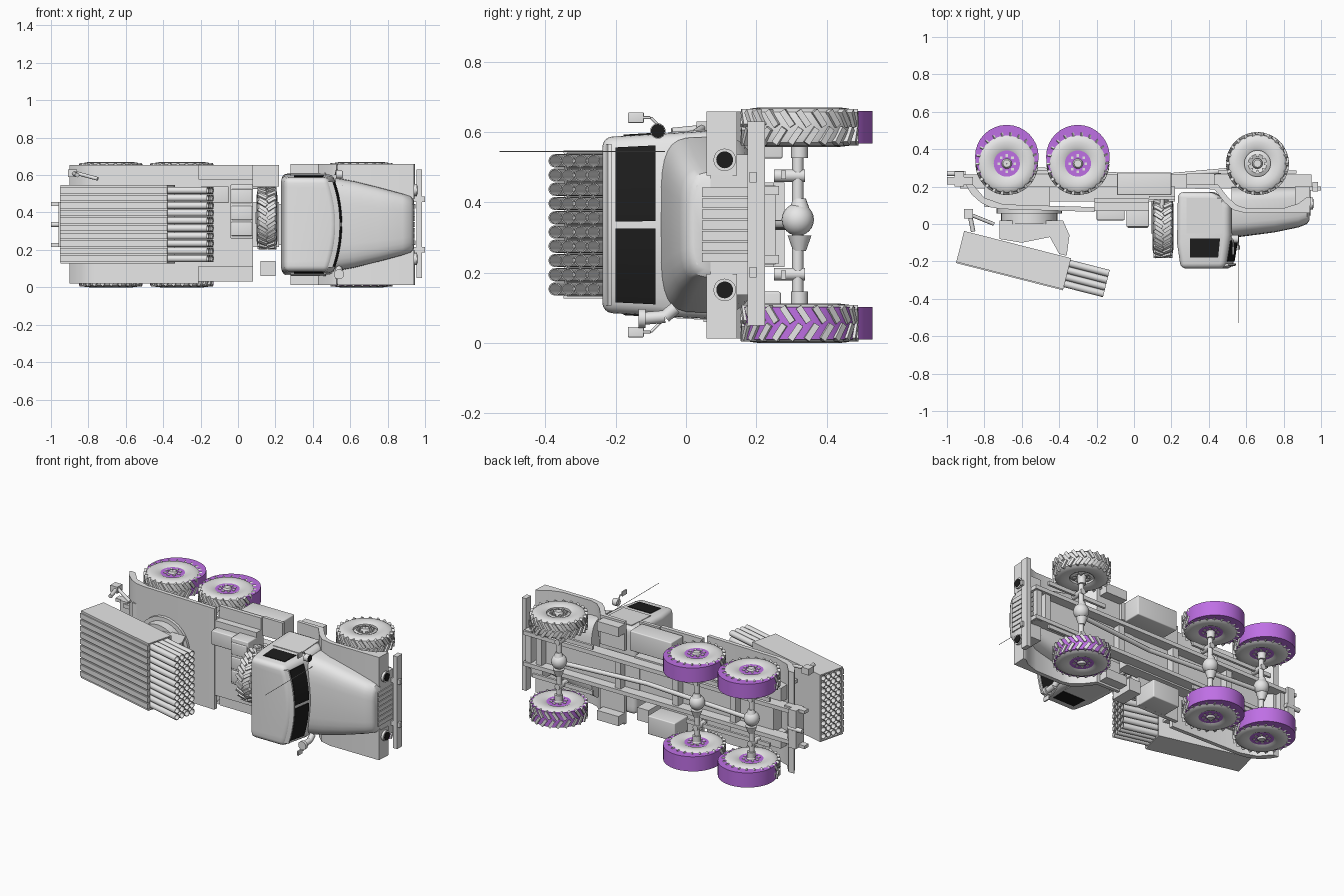
import bpy, bmesh, math
from mathutils import Matrix, Vector

if "Cube" in bpy.data.objects:
    bpy.data.objects.remove(bpy.data.objects["Cube"])

C = 0.336  # mid plane: the vehicle lies on its side, its up is -y, its width runs along z


def material(name, rgb):
    m = bpy.data.materials.new(name)
    m.diffuse_color = (*rgb, 1)
    m.use_nodes = True
    m.node_tree.nodes["Principled BSDF"].inputs["Base Color"].default_value = m.diffuse_color
    return m


GREY = material("body grey", (0.8, 0.8, 0.8))
PURPLE = material("wheel purple", (0.52, 0.16, 0.78))
BLACK = material("glass black", (0.012, 0.012, 0.012))


def box(bm, x0, x1, y0, y1, z0, z1, m=Matrix()):
    t = Matrix.Translation(((x0 + x1) / 2, (y0 + y1) / 2, (z0 + z1) / 2))
    s = Matrix.Diagonal((x1 - x0, y1 - y0, z1 - z0, 1))
    bmesh.ops.create_cube(bm, size=1, matrix=m @ t @ s)


def pair(bm, x0, x1, y0, y1, d0, d1):
    for s in (-1, 1):
        a, b = sorted((C + s * d0, C + s * d1))
        box(bm, x0, x1, y0, y1, a, b)


def tube(bm, p, q, r, r2=None, n=12):
    p, q = Vector(p), Vector(q)
    rot = (q - p).to_track_quat('Z', 'Y').to_matrix().to_4x4()
    bmesh.ops.create_cone(bm, cap_ends=True, segments=n, radius1=r, radius2=r if r2 is None else r2,
                          depth=(q - p).length, matrix=Matrix.Translation((p + q) / 2) @ rot)


def rings(bm, loops, closed=False):
    rs = [[bm.verts.new(p) for p in loop] for loop in loops]
    n = len(rs[0])
    for a, b in zip(rs, rs[1:] + rs[:1] if closed else rs[1:]):
        for i in range(n):
            bm.faces.new((a[i], a[(i + 1) % n], b[(i + 1) % n], b[i]))
    if not closed:
        bm.faces.new(rs[0])
        bm.faces.new(rs[-1])


def prism(bm, prof, z0, z1, nz=1):
    rings(bm, [[(x, y, z0 + (z1 - z0) * k / nz) for x, y in prof] for k in range(nz + 1)])


def lathe(bm, prof, m, n=36):
    rings(bm, [[m @ Vector((r * math.cos(t), r * math.sin(t), w)) for r, w in prof]
               for t in [2 * math.pi * k / n for k in range(n)]], True)


def make(name, mat, build, smooth=True, bevel=0, deform=None, m=None):
    bm = bmesh.new()
    build(bm)
    if deform:
        for v in bm.verts:
            v.co = deform(v.co)
    bmesh.ops.recalc_face_normals(bm, faces=bm.faces)
    if bevel:
        e = [e for e in bm.edges if e.calc_face_angle(0) > 0.6]
        bmesh.ops.bevel(bm, geom=e, offset=bevel, segments=4, profile=0.5, affect='EDGES', clamp_overlap=True)
    if m:
        bm.transform(m)
    me = bpy.data.meshes.new(name)
    bm.to_mesh(me)
    bm.free()
    me.materials.append(mat)
    if smooth:
        me.polygons.foreach_set("use_smooth", [True] * len(me.polygons))
        me.set_sharp_from_angle(angle=math.radians(38))
    ob = bpy.data.objects.new(name, me)
    bpy.context.collection.objects.link(ob)


# wheels
def tyre(bm, m):
    half = [(0.157, 0.03), (0.154, 0.043), (0.14, 0.053), (0.115, 0.056), (0.085, 0.053), (0.07, 0.046)]
    lathe(bm, half + [(r, -w) for r, w in reversed(half)], m)
    for k in range(22):
        for s in (-1, 1):
            a = 2 * math.pi * (k + 0.25 * s) / 22
            lm = (m @ Matrix.Rotation(a, 4, 'Z') @ Matrix.Translation((0.158, 0, s * 0.025))
                  @ Matrix.Rotation(s * 0.6, 4, 'X'))
            box(bm, -0.01, 0.009, -0.009, 0.009, -0.026, 0.026, lm)


def hub(bm, m, disc):
    if disc:
        lathe(bm, [(0.02, -0.03), (0.02, 0.03), (0.05, 0.043), (0.075, 0.03), (0.075, -0.03), (0.05, -0.043)], m)
    lathe(bm, [(0.001, -0.056), (0.001, 0.056), (0.02, 0.056), (0.028, 0.045), (0.028, -0.045), (0.02, -0.056)], m, 16)
    for k in range(8):
        a = k * math.pi / 4
        x, y = 0.043 * math.cos(a), 0.043 * math.sin(a)
        box(bm, x - 0.007, x + 0.007, y - 0.007, y + 0.007, -0.049, 0.049, m)


AX = 0.323
for x, label in ((0.66, "front"), (-0.30, "middle"), (-0.68, "rear")):
    for z, side in ((0.056, "right"), (0.614, "left")):
        m = Matrix.Translation((x, AX, z))
        purple = label != "front" or side == "right"
        make(f"{label}_{side}_tyre", GREY, lambda bm: tyre(bm, m))
        make(f"{label}_{side}_hub", GREY, lambda bm: hub(bm, m, not purple))
        if purple:
            y, r = (AX, 0.16) if label == "front" else (0.36, 0.17)
            make(f"{label}_{side}_wheel_core", PURPLE,
                 lambda bm: tube(bm, (x, y, z - 0.046), (x, y, z + 0.046), r, n=32))

    def axle(bm):
        tube(bm, (x, AX - 0.005, 0.09), (x, AX - 0.005, 0.58), 0.016)
        for s in (-1, 1):
            tube(bm, (x, AX, C + s * 0.075), (x, AX, C + s * 0.03), 0.018, 0.034, 16)
            tube(bm, (x, AX, C + s * 0.225), (x, AX, C + s * 0.19), 0.024)
            tube(bm, (x, 0.25, C + s * 0.14), (x, AX + 0.015, C + s * 0.14), 0.018)
        bmesh.ops.create_uvsphere(bm, u_segments=20, v_segments=12, radius=0.046,
                                  matrix=Matrix.Translation((x, AX - 0.005, C + 0.015)))
    make(label + "_axle", GREY, axle)

spare = Matrix.Translation((0.155, -0.015, 0.37)) @ Matrix.Rotation(math.pi / 2, 4, 'Y')
make("spare_tyre", GREY, lambda bm: tyre(bm, spare))
make("spare_hub", GREY, lambda bm: hub(bm, spare, True))


# chassis
def chassis(bm):
    pair(bm, -0.93, 0.95, 0.19, 0.265, 0.085, 0.11)
    box(bm, 0.18, 0.9, 0.195, 0.205, C - 0.1, C + 0.1)
    for x in (-0.9, -0.5, -0.1, 0.3, 0.85):
        box(bm, x - 0.02, x + 0.02, 0.2, 0.25, C - 0.1, C + 0.1)
    tube(bm, (-0.68, 0.3, C), (0.1, 0.25, C), 0.014)
    tube(bm, (0.1, 0.25, C), (0.66, 0.3, C), 0.014)
    for x0, x1 in ((0.45, 0.87), (-0.78, -0.2)):
        pair(bm, x0, x1, 0.27, 0.285, 0.13, 0.155)
    tube(bm, (-1.0, 0.27, C), (-0.9, 0.27, C), 0.014)
    box(bm, -0.96, -0.91, 0.2, 0.28, C - 0.12, C + 0.12)
    pair(bm, -1.0, -0.86, 0.21, 0.25, 0.1, 0.12)


make("chassis", GREY, chassis)


def bumper(bm):
    box(bm, 0.955, 0.985, 0.175, 0.225, 0.05, 0.63)
    pair(bm, 0.93, 1.0, 0.18, 0.2, 0.12, 0.15)


make("bumper", GREY, bumper)


# load bed with curved tail and equipment
def bed(bm):
    arc = [(-0.9, 0.21), (-0.87, 0.16), (-0.82, 0.115), (-0.77, 0.09), (-0.71, 0.08), (-0.21, 0.065)]
    prism(bm, arc + [(-0.21, 0.09), (-0.7, 0.105), (-0.8, 0.14), (-0.86, 0.21)], 0.02, 0.655)
    box(bm, -0.21, 0.08, 0.115, 0.14, 0.03, 0.655)
    box(bm, 0.08, 0.22, 0.13, 0.15, 0.54, 0.655)
    box(bm, -0.21, 0.08, 0.07, 0.12, 0.11, 0.58)
    box(bm, -0.75, 0.22, 0.12, 0.2, C - 0.12, C + 0.12)
    pair(bm, -0.8, -0.45, 0.09, 0.2, 0.1, 0.19)


make("load_bed", GREY, bed)


def lockers(bm):
    box(bm, -0.09, 0.2, 0.155, 0.275, 0.525, 0.65)
    box(bm, -0.11, 0.08, 0.135, 0.27, 0.03, 0.146)
    box(bm, -0.04, 0.08, -0.015, 0.08, 0.26, 0.55)
    for z in (0.275, 0.36, 0.45):
        box(bm, -0.035, 0.075, -0.022, -0.01, z, z + 0.075)
    box(bm, -0.2, -0.05, 0.02, 0.09, 0.45, 0.54)


make("lockers", GREY, lockers, bevel=0.006)


def spare_mount(bm):
    box(bm, 0.12, 0.2, 0.05, 0.2, 0.06, 0.14)
    for z in (0.24, 0.48):
        tube(bm, (0.15, 0.15, z), (0.15, 0.0, z), 0.012)
    box(bm, 0.09, 0.1, -0.05, 0.14, 0.34, 0.4)


make("spare_mount", GREY, spare_mount)


# cab: bowed windscreen and narrower roof
def cab_shape(co):
    d = (co.z - C) / 0.27
    x = co.x - (0.045 * d * d if co.x > 0.47 else 0)
    taper = 1 - 0.085 * max(0, (0.17 - co.y) / 0.405)
    return Vector((x, co.y, C + (co.z - C) * taper))


cab_prof = [(0.235, 0.17), (0.23, -0.1), (0.25, -0.238), (0.525, -0.238), (0.532, -0.205), (0.555, -0.06),
            (0.555, 0.1), (0.43, 0.17)]
make("cab", GREY, lambda bm: prism(bm, cab_prof, C - 0.273, C + 0.273, 10), bevel=0.028, deform=cab_shape)
make("sun_visor", GREY, lambda bm: prism(bm, [(0.49, -0.236), (0.545, -0.222), (0.545, -0.212), (0.49, -0.21)],
                                         C - 0.25, C + 0.25, 10), deform=cab_shape)


def windscreen(bm):
    for z0, z1 in ((0.097, 0.325), (0.347, 0.575)):
        prism(bm, [(0.5, -0.2), (0.538, -0.2), (0.5562, -0.087), (0.5, -0.087)], z0, z1, 6)


make("windscreen", BLACK, windscreen, deform=cab_shape)
make("side_windows", BLACK, lambda bm: prism(bm, [(0.30, -0.178), (0.45, -0.178), (0.46, -0.078), (0.30, -0.078)],
                                             C - 0.277, C + 0.277), False, deform=cab_shape)
make("door_trim", GREY, lambda bm: prism(bm, [(0.28, -0.05), (0.47, -0.05), (0.47, 0.14), (0.28, 0.14)],
                                         C - 0.277, C + 0.277), False, deform=cab_shape)


# hood
def hood(bm):
    loops = []
    for x, top, half in ((0.52, -0.075, 0.25), (0.62, -0.062, 0.232), (0.75, -0.045, 0.2), (0.88, -0.018, 0.165),
                         (0.925, 0.0, 0.15), (0.938, 0.02, 0.13)):
        hy, loop = (0.2 - top) / 2, []
        for k in range(32):
            c, s = math.cos(k * math.pi / 16), math.sin(k * math.pi / 16)
            f = lambda v: math.copysign(abs(v) ** 0.5, v)
            loop.append((x, top + hy + hy * f(c), C + half * f(s)))
        loops.append(loop)
    rings(bm, loops)


make("hood", GREY, hood)


def grille(bm):
    box(bm, 0.9, 0.937, 0.03, 0.255, C - 0.112, C + 0.112)
    for k in range(7):
        z = C - 0.093 + k * 0.031
        box(bm, 0.93, 0.946, 0.045, 0.225, z - 0.013, z + 0.013)


make("grille", GREY, grille, False)


# front fenders with headlights
def fenders(bm):
    out = [(0.28, 0.19), (0.43, 0.185), (0.48, 0.12), (0.53, 0.075), (0.6, 0.058), (0.94, 0.058), (0.945, 0.145)]
    inn = [(0.925, 0.145), (0.88, 0.11), (0.8, 0.085), (0.6, 0.085), (0.55, 0.1), (0.5, 0.145), (0.45, 0.21),
           (0.28, 0.21)]
    for s in (-1, 1):
        prism(bm, out + inn, *sorted((C + s * 0.14, C + s * 0.323)))
    pair(bm, 0.86, 0.94, 0.07, 0.2, 0.1, 0.2)
    pair(bm, 0.28, 0.43, 0.19, 0.27, 0.25, 0.31)


make("front_fenders", GREY, fenders)
for s, side in ((-1, "right"), (1, "left")):
    z = C + s * 0.185
    make(side + "_headlight", GREY, lambda bm: tube(bm, (0.92, 0.11, z), (0.957, 0.11, z), 0.032, n=20))
    make(side + "_headlight_lens", BLACK, lambda bm: tube(bm, (0.95, 0.11, z), (0.961, 0.11, z), 0.024, n=20))

    def mirror(bm):
        tube(bm, (0.52, -0.06, C + s * 0.265), (0.53, -0.1, C + s * 0.305), 0.004)
        tube(bm, (0.53, -0.1, C + s * 0.305), (0.53, -0.14, C + s * 0.305), 0.004)
        box(bm, 0.525, 0.535, -0.165, -0.12, C + s * 0.305 - 0.015, C + s * 0.305 + 0.015)
    make(side + "_mirror", GREY, mirror, bevel=0.003)


def snorkel(bm):
    tube(bm, (0.54, -0.03, 0.1), (0.54, -0.06, 0.075), 0.018)
    tube(bm, (0.54, -0.06, 0.075), (0.54, -0.12, 0.07), 0.018)
    tube(bm, (0.54, -0.115, 0.07), (0.54, -0.135, 0.07), 0.027)


make("snorkel", GREY, snorkel)
make("antenna", GREY, lambda bm: tube(bm, (0.56, -0.06, 0.545), (0.56, -0.53, 0.545), 0.0016, n=6))
make("search_lamp", GREY, lambda bm: tube(bm, (0.525, -0.08, 0.603), (0.555, -0.08, 0.603), 0.022, n=16))
make("search_lamp_lens", BLACK, lambda bm: tube(bm, (0.55, -0.08, 0.603), (0.558, -0.08, 0.603), 0.02, n=16))


# turntable and launcher cradle
def turntable(bm):
    tube(bm, (-0.56, 0.09, C), (-0.56, 0.055, C), 0.175, n=32)
    tube(bm, (-0.56, 0.06, C), (-0.56, 0.0, C), 0.15, n=32)
    for s in (-1, 1):
        prism(bm, [(-0.72, 0.02), (-0.38, 0.02), (-0.345, -0.06), (-0.36, -0.17), (-0.4, -0.16), (-0.45, -0.07),
                   (-0.6, -0.1), (-0.72, -0.08)], *sorted((C + s * 0.1, C + s * 0.12)))
    tube(bm, (-0.88, 0.06, 0.61), (-0.86, -0.04, 0.6), 0.012)
    tube(bm, (-0.9, 0.06, 0.62), (-0.75, 0.0, 0.58), 0.01)
    box(bm, -0.91, -0.86, 0.03, 0.08, 0.59, 0.63)


make("turntable", GREY, turntable)

# launcher block, tilted, with hollow barrels inside ribbed cladding
tilt = Matrix.Translation((-0.97, -0.2, 0)) @ Matrix.Rotation(math.radians(-14.3), 4, 'Z')


def barrels(bm):
    for i in range(10):
        for j in range(4):
            m = Matrix.Translation((0, 0.032 + 0.0375 * j, C + 0.0405 * (i - 4.5))) @ Matrix.Rotation(math.pi / 2, 4, 'Y')
            lathe(bm, [(0.0188, 0.024), (0.0188, 0.826), (0.0155, 0.826), (0.0155, 0.024)], m, 16)


def cladding(bm):
    for z in (0.126, 0.54):
        box(bm, 0.02, 0.61, 0.002, 0.173, z, z + 0.008)
    for v in (0.004, 0.165):
        box(bm, 0.02, 0.61, v, v + 0.008, 0.13, 0.544)
    for i in range(10):
        z = C + 0.0405 * (i - 4.5)
        box(bm, 0.02, 0.61, -0.004, 0.006, z - 0.016, z + 0.016)


make("launch_barrels", GREY, barrels, m=tilt)
make("launcher_cladding", GREY, cladding, m=tilt)
